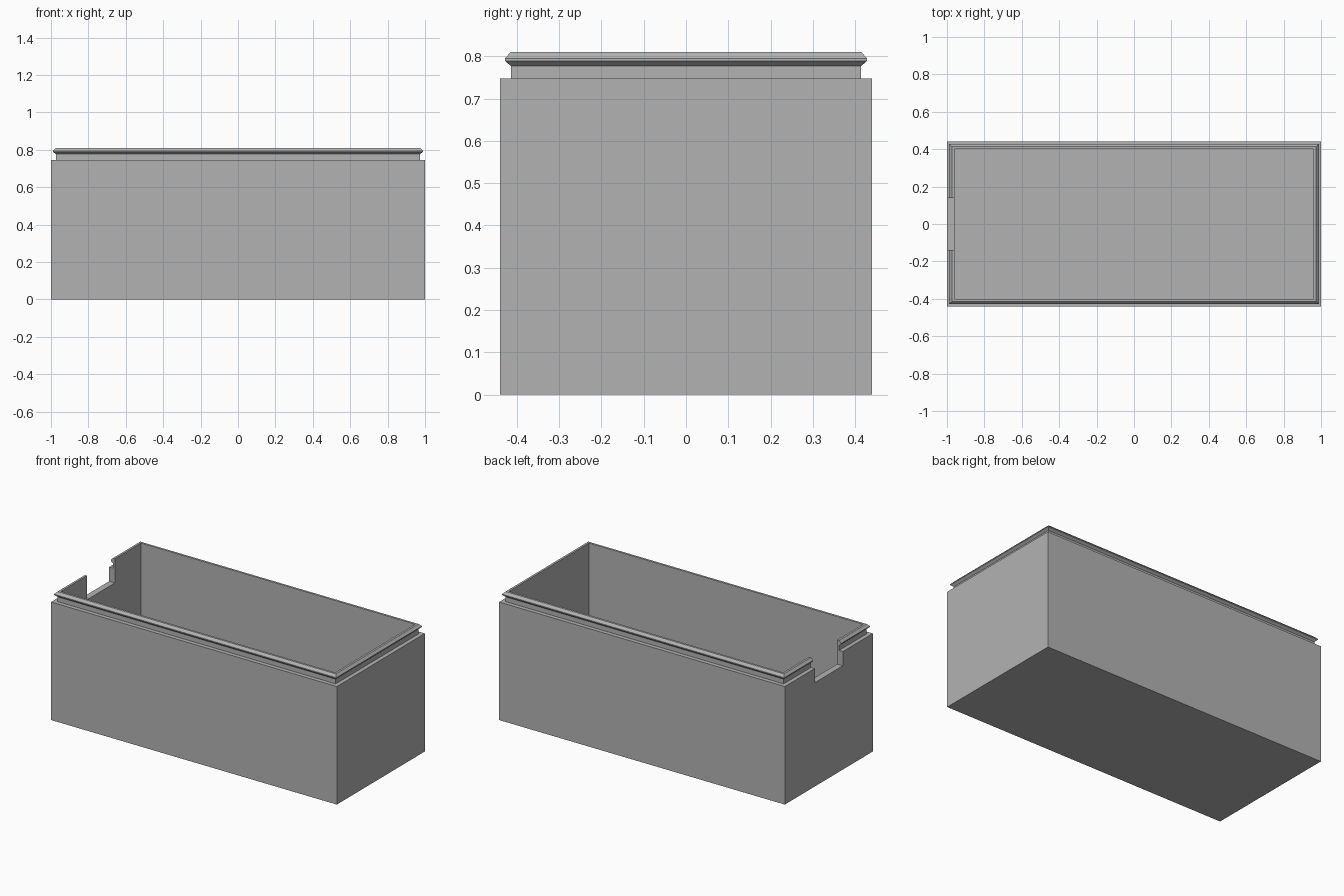
import bpy
import bmesh

cube = bpy.data.objects.get("Cube")
if cube:
    bpy.data.objects.remove(cube, do_unlink=True)

# Single flat grey
grey = bpy.data.materials.new("plain_grey")
grey.use_nodes = True
GREY = (0.45, 0.45, 0.45, 1)
grey.diffuse_color = GREY
grey.node_tree.nodes["Principled BSDF"].inputs["Base Color"].default_value = GREY

HALF_X, HALF_Y = 1.0, 0.44

# Wall section as (inset from outer side, height): outside, neck, snap lip, inside
SECTION = [(0, 0), (0, 0.747), (0.026, 0.747), (0.026, 0.777),
           (0.012, 0.789), (0.012, 0.795), (0.026, 0.81),
           (0.04, 0.81), (0.04, 0.04)]


def add_object(name, bm):
    bmesh.ops.recalc_face_normals(bm, faces=bm.faces)
    mesh = bpy.data.meshes.new(name)
    bm.to_mesh(mesh)
    bm.free()
    mesh.materials.append(grey)
    obj = bpy.data.objects.new(name, mesh)
    bpy.context.collection.objects.link(obj)
    return obj


# Open box: rectangular rings following the section, closed by two floor faces
bm = bmesh.new()
rings = []
for inset, z in SECTION:
    x, y = HALF_X - inset, HALF_Y - inset
    rings.append([bm.verts.new((sx * x, sy * y, z))
                  for sx, sy in ((-1, -1), (1, -1), (1, 1), (-1, 1))])
for low, high in zip(rings, rings[1:]):
    for i in range(4):
        j = (i + 1) % 4
        bm.faces.new((low[i], low[j], high[j], high[i]))
bm.faces.new(rings[0])
bm.faces.new(rings[-1])
box = add_object("open_box", bm)

# Notch through the middle of the -x wall
bm = bmesh.new()
bmesh.ops.create_cube(bm, size=1)
bmesh.ops.scale(bm, vec=(0.2, 0.28, 0.4), verts=bm.verts)
bmesh.ops.translate(bm, vec=(-HALF_X, 0, 0.657 + 0.2), verts=bm.verts)
cutter = add_object("notch_cutter", bm)
cutter.hide_render = True
cutter.hide_viewport = True

cut = box.modifiers.new("wall_notch", "BOOLEAN")
cut.operation = "DIFFERENCE"
cut.solver = "EXACT"
cut.object = cutter
